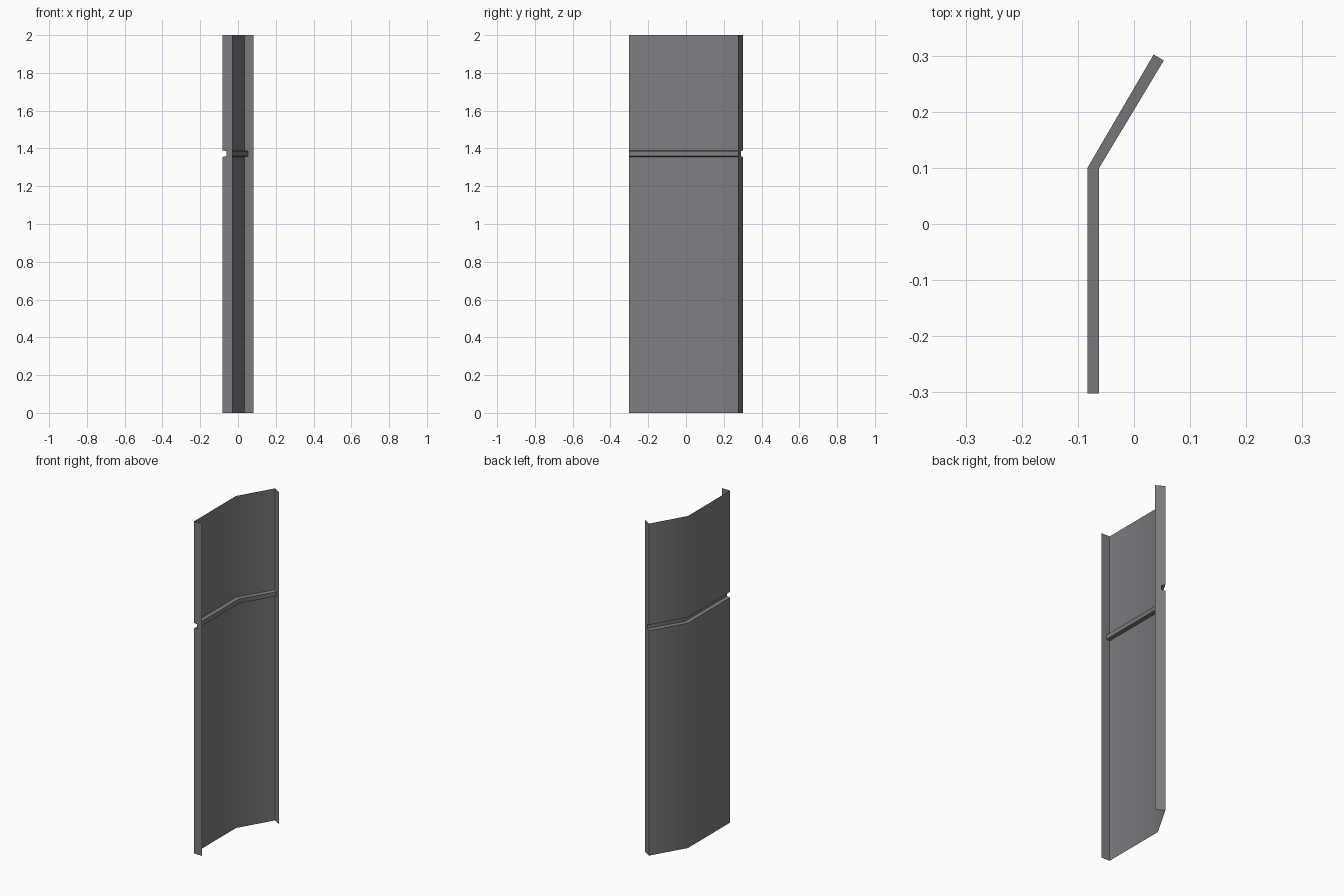
import bpy, bmesh, math

if "Cube" in bpy.data.objects:
    bpy.data.objects.remove(bpy.data.objects["Cube"])

# single flat colour
grey = bpy.data.materials.new("grey sheet metal")
grey.diffuse_color = (0.21, 0.21, 0.225, 1)
grey.use_nodes = True
grey.node_tree.nodes["Principled BSDF"].inputs["Base Color"].default_value = grey.diffuse_color

# plan of the folded sheet: corner position and inward direction
c, s = math.cos(math.radians(30)), math.sin(math.radians(30))
start = (-0.083, -0.302, 1, 0)
bend = (-0.083, 0.1, 1, 0)
end = (0.035, 0.302, c, -s)

# height profile: height and groove depth
profile = [(0, 0), (1.355, 0), (1.359, 0.021), (1.386, 0.021), (1.39, 0), (2, 0)]
FLANGE = 0.055

# sheet: return flange, two wall faces, return flange
bm = bmesh.new()
rows = []
for z, depth in profile:
    row = []
    for (x, y, nx, ny), d in ((start, FLANGE), (start, depth), (bend, depth),
                              (end, depth), (end, FLANGE)):
        row.append(bm.verts.new((x + nx * d, y + ny * d, z)))
    rows.append(row)
for low, high in zip(rows, rows[1:]):
    for i in range(4):
        bm.faces.new((low[i], high[i], high[i + 1], low[i + 1]))

mesh = bpy.data.meshes.new("folded_wall_panel")
bm.to_mesh(mesh)
bm.free()
mesh.materials.append(grey)
panel = bpy.data.objects.new("folded_wall_panel", mesh)
bpy.context.collection.objects.link(panel)

# soft bend, crisp flanges and groove
bpy.context.view_layer.objects.active = panel
panel.select_set(True)
bpy.ops.object.shade_smooth_by_angle(angle=math.radians(40))
